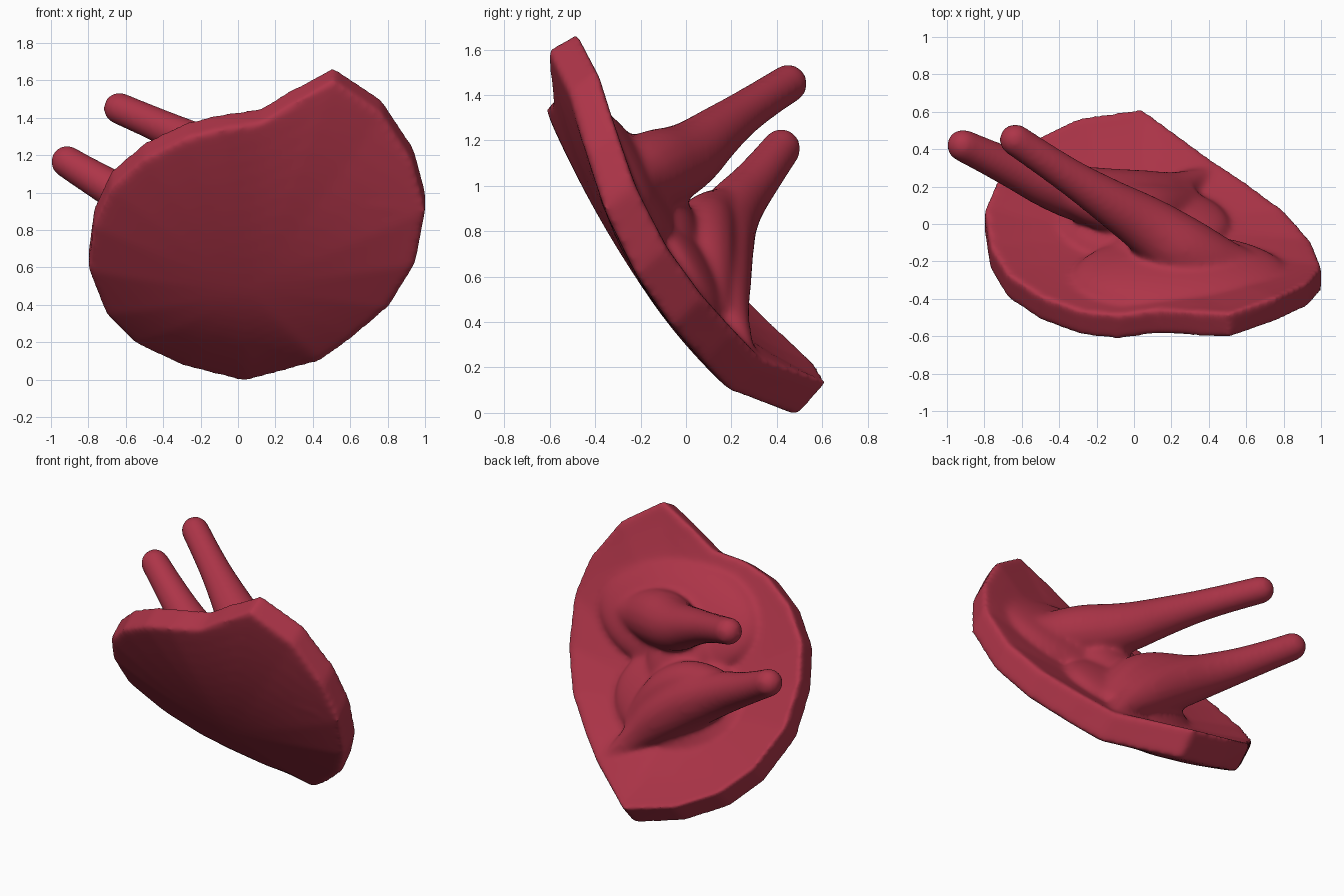
import bpy, bmesh
from mathutils import Vector

if "Cube" in bpy.data.objects:
    bpy.data.objects.remove(bpy.data.objects["Cube"])

red = bpy.data.materials.new("dark_red")
red.diffuse_color = (0.42, 0.035, 0.065, 1)
red.use_nodes = True
red.node_tree.nodes["Principled BSDF"].inputs["Base Color"].default_value = red.diffuse_color

# Front edge of the tilted dish, clockwise from its lowest point
RIM = [(0.04, 0.49, -0.015), (-0.3, 0.44, 0.07), (-0.55, 0.32, 0.19), (-0.71, 0.16, 0.35),
       (-0.8, -0.05, 0.58), (-0.77, -0.25, 0.82), (-0.68, -0.40, 1.02), (-0.5, -0.52, 1.18),
       (-0.28, -0.6, 1.29), (-0.08, -0.62, 1.34), (0.12, -0.59, 1.37), (0.28, -0.6, 1.47),
       (0.51, -0.61, 1.6), (0.77, -0.52, 1.42), (0.94, -0.44, 1.15), (1.005, -0.36, 0.9),
       (0.95, -0.22, 0.61), (0.81, -0.06, 0.38), (0.62, 0.08, 0.22), (0.44, 0.2, 0.09)]
APEX = Vector((0.05, -0.15, 0.49))
OUT = Vector((0, -0.82, -0.57))
RINGS = 10


def dish_point(rim, t):
    """Point on the bowed front skin, t = 0 at the apex and 1 at the rim."""
    d = rim - APEX
    return APEX + d * t - OUT * d.dot(OUT) * (t - t * t)


def back_of(p):
    return p + Vector((0, 0.135, 0.15 - 0.045 * p.z))


# Dish: front and back skins joined round the rim
bm = bmesh.new()
skins = []
n = len(RIM)
for side in (lambda p: p, back_of):
    mid = bm.verts.new(side(APEX))
    rings = [[bm.verts.new(side(dish_point(Vector(r), i / RINGS))) for r in RIM]
             for i in range(1, RINGS + 1)]
    for j in range(n):
        k = (j + 1) % n
        bm.faces.new((mid, rings[0][j], rings[0][k]))
        for a, b in zip(rings, rings[1:]):
            bm.faces.new((a[j], b[j], b[k], a[k]))
    skins.append(rings[-1])
for j in range(n):
    k = (j + 1) % n
    bm.faces.new((skins[0][j], skins[1][j], skins[1][k], skins[0][k]))
bmesh.ops.recalc_face_normals(bm, faces=bm.faces)
mesh = bpy.data.meshes.new("dish_with_prongs")
bm.to_mesh(mesh)
bm.free()
dish = bpy.data.objects.new("dish_with_prongs", mesh)
bpy.context.collection.objects.link(dish)


def prong(name, path):
    """Tapered tube through (x, y, z, radius) points with a round tip."""
    curve = bpy.data.curves.new(name, 'CURVE')
    curve.dimensions = '3D'
    curve.bevel_depth = 1
    curve.bevel_resolution = 6
    curve.use_fill_caps = True
    spline = curve.splines.new('NURBS')
    spline.points.add(len(path) - 1)
    spline.use_endpoint_u = True
    spline.order_u = 3
    spline.resolution_u = 8
    for pt, (x, y, z, r) in zip(spline.points, path):
        pt.co = (x, y, z, 1)
        pt.radius = r
    ob = bpy.data.objects.new(name, curve)
    bpy.context.collection.objects.link(ob)
    bpy.ops.object.select_all(action='DESELECT')
    ob.select_set(True)
    bpy.context.view_layer.objects.active = ob
    bpy.ops.object.convert(target='MESH')
    x, y, z, r = path[0]
    bpy.ops.mesh.primitive_uv_sphere_add(segments=24, ring_count=16, radius=r, location=(x, y, z))
    return [ob, bpy.context.object]


def mound(loc, radii):
    """Flattened ball lying along the hollow side of the dish."""
    bpy.ops.mesh.primitive_uv_sphere_add(segments=32, ring_count=16, location=loc,
                                         rotation=(-1.01, 0, 0))
    bpy.context.object.scale = radii
    return bpy.context.object


# Two prongs whose bases spread into ridges on the hollow side
parts = [dish]
parts += prong("upper_prong", [(-0.635, 0.45, 1.45, 0.087), (-0.4, 0.29, 1.35, 0.09),
                               (-0.15, 0.13, 1.23, 0.12), (0.08, -0.01, 1.11, 0.16),
                               (0.3, -0.17, 1.06, 0.19), (0.58, -0.27, 0.98, 0.13),
                               (0.88, -0.31, 0.93, 0.06)])
parts += prong("lower_prong", [(-0.915, 0.42, 1.165, 0.088), (-0.68, 0.31, 1.02, 0.1),
                               (-0.42, 0.19, 0.88, 0.135), (-0.15, 0.13, 0.73, 0.17),
                               (0.08, 0.13, 0.56, 0.16), (0.28, 0.2, 0.36, 0.08),
                               (0.42, 0.28, 0.21, 0.04)])
parts += prong("lower_web", [(-0.42, 0.19, 0.92, 0.08), (-0.25, 0.11, 0.87, 0.12),
                             (-0.02, 0.07, 0.79, 0.15), (0.16, 0.07, 0.62, 0.15),
                             (0.3, 0.1, 0.42, 0.1)])
# Swellings that blend the bases and the saddle into the dish
parts += [mound((0.25, -0.28, 1.05), (0.58, 0.37, 0.13)),
          mound((0.05, 0.0, 0.62), (0.46, 0.34, 0.12)),
          mound((0.12, -0.15, 0.86), (0.24, 0.3, 0.17))]

bpy.ops.object.select_all(action='DESELECT')
for p in parts:
    p.select_set(True)
bpy.context.view_layer.objects.active = dish
bpy.ops.object.join()
dish.data.materials.clear()
dish.data.materials.append(red)

# Fuse everything into one smooth skin
fuse = dish.modifiers.new("fuse", 'REMESH')
fuse.mode = 'VOXEL'
fuse.voxel_size = 0.015
fuse.use_smooth_shade = True
soft = dish.modifiers.new("soften", 'SMOOTH')
soft.factor = 0.5
soft.iterations = 24
